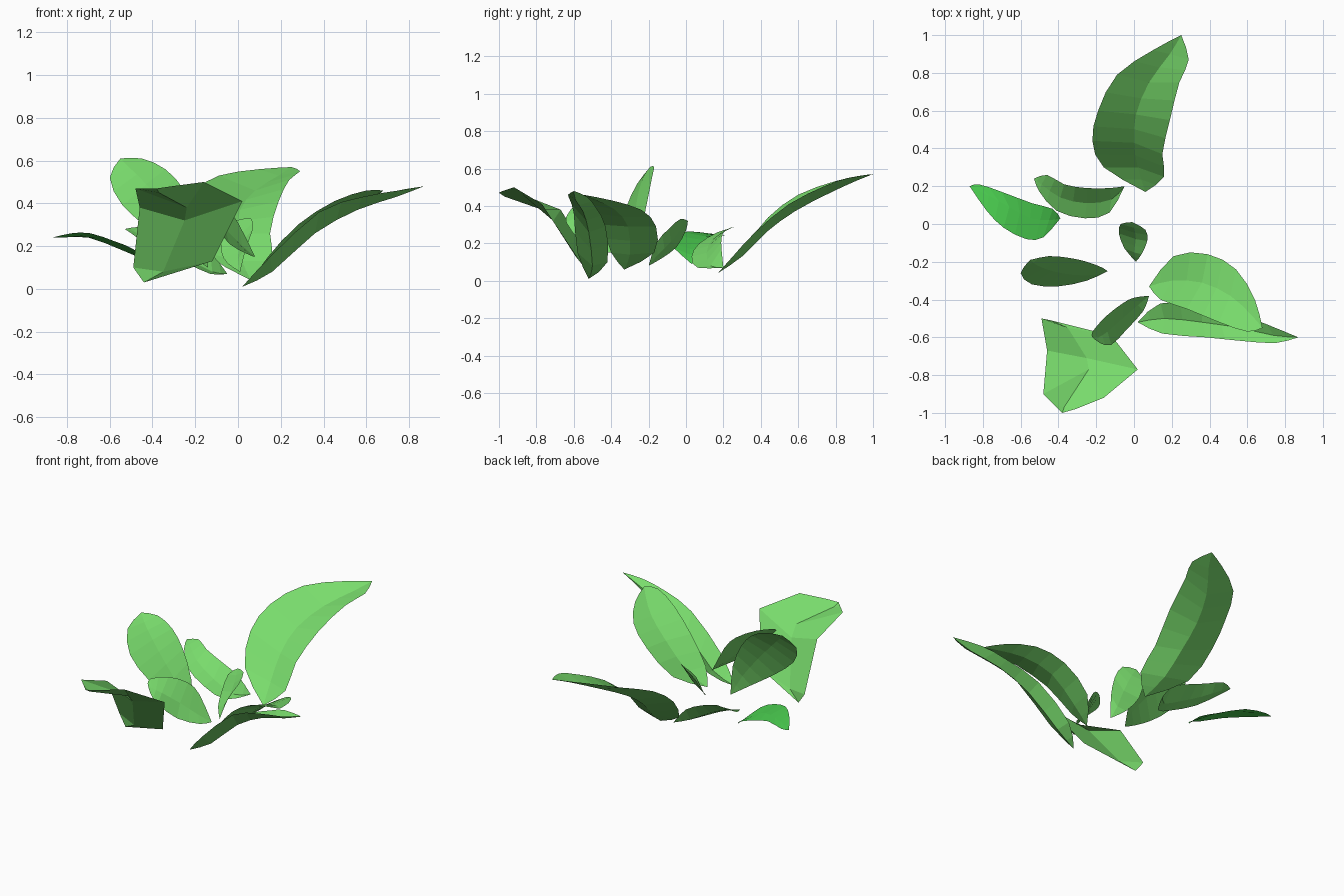
import bpy
import bmesh
from mathutils import Vector

cube = bpy.data.objects.get("Cube")
if cube:
    bpy.data.objects.remove(cube, do_unlink=True)


def make_material(name, color):
    mat = bpy.data.materials.new(name)
    mat.use_nodes = True
    mat.diffuse_color = color
    shader = next(n for n in mat.node_tree.nodes if n.type == "BSDF_PRINCIPLED")
    shader.inputs["Base Color"].default_value = color
    shader.inputs["Roughness"].default_value = 0.8
    return mat


leaf_green = make_material("leaf green", (0.19, 0.71, 0.15, 1))
vivid_green = make_material("vivid green", (0.07, 0.62, 0.08, 1))


def smooth_rail(points, steps):
    """Catmull-Rom curve through the points, given in hundredths of a unit."""
    pts = [Vector(p) / 100 for p in points]
    ends = [pts[0] * 2 - pts[1]] + pts + [pts[-1] * 2 - pts[-2]]
    rail = []
    for a, b, c, d in zip(ends, ends[1:], ends[2:], ends[3:]):
        for i in range(steps):
            t = i / steps
            bend = (c - a) * t + (a * 2 - b * 5 + c * 4 - d) * t**2
            rail.append(b + (bend + (b * 3 - a - c * 3 + d) * t**3) / 2)
    return rail + [pts[-1]]


def make_leaf(name, base, tip, left, keel, right, steps=2, mat=leaf_green):
    """Folded leaf sheet: two edges and a keel that meet at base and tip."""
    bm = bmesh.new()
    rails = []
    for side in (left, keel, right):
        rail = smooth_rail([base] + side + [tip], steps)
        rails.append([bm.verts.new(co) for co in rail])
    for one, two in zip(rails, rails[1:]):
        for i in range(len(one) - 1):
            bm.faces.new((one[i], two[i], two[i + 1], one[i + 1]))
    bmesh.ops.remove_doubles(bm, verts=bm.verts, dist=0.0005)
    bm.normal_update()
    # The upper side of the leaf is its front
    if sum(f.normal.z * f.calc_area() for f in bm.faces) < 0:
        bmesh.ops.reverse_faces(bm, faces=bm.faces)
    mesh = bpy.data.meshes.new(name)
    bm.to_mesh(mesh)
    bm.free()
    mesh.materials.append(mat)
    obj = bpy.data.objects.new(name, mesh)
    bpy.context.collection.objects.link(obj)
    return obj


# Long arching leaf at the back
make_leaf(
    "long_back_leaf", base=(6, 17, 4), tip=(25, 100, 57),
    left=[(-16, 30, 17), (-22, 44, 34), (-19, 60, 46), (-9, 79, 53), (10, 92, 56)],
    keel=[(2, 30, 13), (0, 43, 26), (1, 58, 37), (8, 75, 46), (19, 90, 53)],
    right=[(16, 25, 13), (15, 37, 26), (19, 55, 41), (24, 75, 51), (29, 87, 55)],
)

# Low spreading leaf on the right side, in the stronger green
make_leaf(
    "low_side_leaf", base=(-39, 3, 9), tip=(-87, 20, 24),
    left=[(-48, -7, 18), (-57, -8, 22), (-69, -2, 26), (-78, 7, 26)],
    keel=[(-45, 2, 14), (-55, 3, 20), (-66, 9, 24), (-77, 15, 25)],
    right=[(-43, 8, 13), (-54, 11, 18), (-70, 17, 24), (-82, 21, 24)],
    mat=vivid_green,
)

# Short leaf at the back right
make_leaf(
    "short_back_leaf", base=(-5, 20, 7), tip=(-53, 24, 28),
    left=[(-13, 6, 7), (-26, 3, 13), (-41, 7, 20), (-50, 17, 26)],
    keel=[(-12, 13, 8), (-25, 11, 15), (-39, 14, 22), (-49, 21, 27)],
    right=[(-13, 19, 17), (-25, 19, 23), (-37, 21, 27), (-46, 26, 29)],
)

# Upright leaf on the right side
make_leaf(
    "upright_leaf", base=(-14, -25, 10), tip=(-55, -19, 61),
    left=[(-25, -30, 17), (-40, -33, 27), (-54, -32, 39), (-60, -26, 52)],
    keel=[(-21, -27, 23), (-32, -27, 37), (-43, -25, 49), (-51, -22, 57)],
    right=[(-17, -23, 30), (-25, -20, 46), (-34, -18, 56), (-45, -17, 61)],
)

# Small leaf in the middle
make_leaf(
    "small_centre_leaf", base=(1, -20, 8), tip=(-1, 1, 32),
    left=[(-5, -13, 12), (-8, -5, 18), (-7, 0, 27)],
    keel=[(0, -15, 14), (1, -8, 21), (0, -2, 29)],
    right=[(4, -16, 20), (7, -9, 28), (6, -3, 33)],
)

# Small tilted leaf at the front
make_leaf(
    "small_front_leaf", base=(8, -38, 15), tip=(-22, -60, 40),
    left=[(5, -46, 16), (-4, -56, 21), (-12, -64, 31), (-18, -63, 36)],
    keel=[(2, -43, 20), (-6, -50, 28), (-14, -57, 35), (-19, -60, 38)],
    right=[(0, -39, 31), (-6, -42, 38), (-15, -49, 42), (-22, -57, 42)],
)

# Narrow arching leaf on the left side
make_leaf(
    "narrow_side_leaf", base=(2, -52, 1), tip=(87, -60, 48),
    left=[(15, -58, 15), (38, -60, 36), (58, -62, 43), (75, -63, 46)],
    keel=[(16, -50, 8), (36, -52, 26), (56, -55, 37), (74, -59, 43)],
    right=[(14, -42, 10), (36, -43, 29), (56, -48, 39), (70, -53, 45)],
)

# Broad arching leaf on the left side
make_leaf(
    "broad_side_leaf", base=(8, -33, 6), tip=(68, -55, 46),
    left=[(14, -40, 15), (28, -45, 30), (45, -52, 41), (60, -57, 46)],
    keel=[(20, -30, 14), (36, -31, 29), (51, -38, 38), (62, -48, 43)],
    right=[(21, -17, 15), (39, -16, 29), (54, -24, 38), (64, -40, 43)],
)

# Big angular leaf that folds over at the front
make_leaf(
    "big_front_leaf", base=(-44, -51, 3), tip=(-38, -100, 47),
    left=[(-49, -50, 10), (-46, -67, 38), (-48, -90, 47), (-43, -95, 47)],
    keel=[(-35, -55, 8), (-25, -71, 32), (-24, -77, 38), (-37, -97, 45)],
    right=[(-12, -59, 13), (2, -77, 41), (-16, -92, 50), (-31, -98, 48)],
    steps=1,
)
